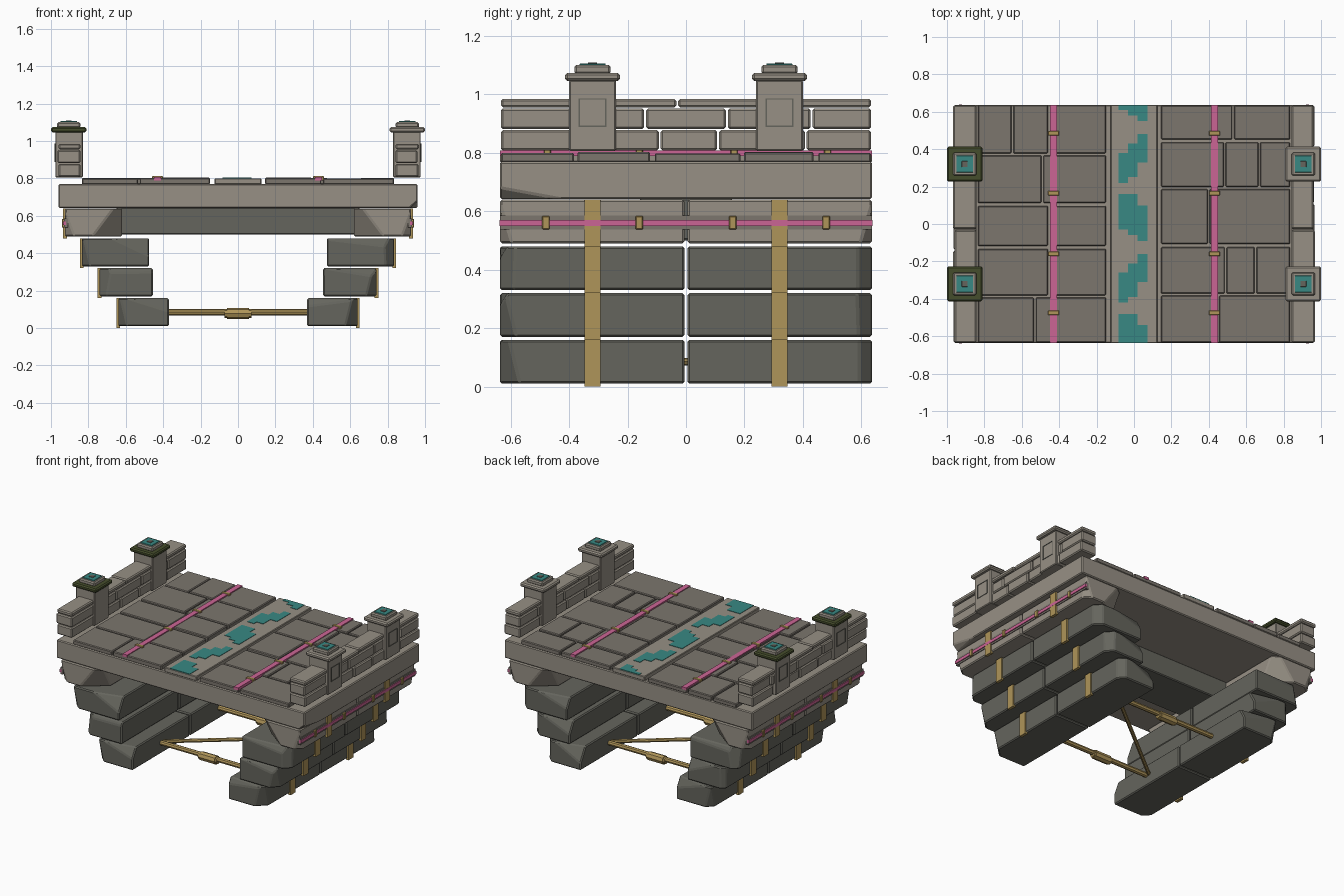
import bpy, bmesh, random
from mathutils import Vector, Matrix

if "Cube" in bpy.data.objects:
    bpy.data.objects.remove(bpy.data.objects["Cube"])

random.seed(4)

def mat(name, *c):
    m = bpy.data.materials.new(name)
    m.diffuse_color = (*c, 1)
    m.use_nodes = True
    m.node_tree.nodes["Principled BSDF"].inputs["Base Color"].default_value = m.diffuse_color
    return m

LIGHT = mat("light_stone", .31, .28, .235)
DARK = mat("dark_stone", .13, .13, .11)
PAVE = mat("paving_stone", .20, .18, .155)
GOLD = mat("brass", .43, .30, .10)
PINK = mat("pink_line", .60, .13, .30)
TEAL = mat("teal_tile", .04, .25, .23)
MOSS = mat("moss", .06, .075, .025)

def finish(bm, name, m):
    bmesh.ops.recalc_face_normals(bm, faces=bm.faces)
    me = bpy.data.meshes.new(name)
    bm.to_mesh(me)
    bm.free()
    me.materials.append(m)
    ob = bpy.data.objects.new(name, me)
    bpy.context.collection.objects.link(ob)
    return ob

def block(name, x, y, z, m, bevel=0.006, cuts=(), skew=0):
    """Box from ranges, chipped by (point, normal) planes, then edge-bevelled."""
    lo = Vector((min(x), min(y), min(z)))
    hi = Vector((max(x), max(y), max(z)))
    bm = bmesh.new()
    bmesh.ops.create_cube(bm, size=1)
    for v in bm.verts:
        v.co = (lo + hi) / 2 + v.co * (hi - lo)
        if skew:
            v.co.x += skew * (1 if v.co.y > (lo.y + hi.y) / 2 else -1)
    for p, n in cuts:
        bmesh.ops.bisect_plane(bm, geom=bm.verts[:] + bm.edges[:] + bm.faces[:],
                               plane_co=Vector(p), plane_no=Vector(n), clear_outer=True)
        bmesh.ops.holes_fill(bm, edges=bm.edges[:])
    if bevel:
        bmesh.ops.bevel(bm, geom=bm.edges[:], offset=bevel, segments=1, affect='EDGES')
    return finish(bm, name, m)

def rod(name, a, b, r, n=8):
    a, b = Vector(a), Vector(b)
    bm = bmesh.new()
    rot = (b - a).to_track_quat('Z', 'Y').to_matrix().to_4x4()
    bmesh.ops.create_cone(bm, segments=n, radius1=r, radius2=r, depth=(b - a).length,
                          cap_ends=True, matrix=Matrix.Translation((a + b) / 2) @ rot)
    return finish(bm, name, GOLD)

# Corbelled abutments: four courses per side, two blocks each, chipped at the open ends
COURSES = [(.37, .64, .01, .16), (.455, .74, .17, .32), (.475, .835, .33, .48), (.62, .925, .49, .64)]
for s in (-1, 1):
    for i, (x0, x1, z0, z1) in enumerate(COURSES):
        for e in (-1, 1):
            d = random.uniform(.02, .05)
            cuts = [((s * (x1 - d), e * .635, (z0 + z1) / 2), (s * 1, e * 1, random.uniform(-.3, .3))),
                    ((s * (x0 + .15), e * .635, z1 - .02), (s * random.uniform(-.3, .1), e * .8, .45))]
            if i == 3:
                cuts = [((s * .72, e * .635, .565), (-s * .6, e * .8, -.45)),
                        ((s * .90, e * .635, .55), (s * .8, e, -.3))]
            block(f"abutment_course_{i+1}", (s * x0, s * x1), (e * .005, e * .637), (z0, z1),
                  LIGHT if i == 3 else DARK, .007, cuts)
        # brass straps over each course
        for y in (-.32, .32):
            block("strap", (s * (x1 - .01), s * (x1 + .01)), (y - .027, y + .027),
                  (max(0, z0 - .01), z1), GOLD, 0)
    # side band with pink line and clips
    block("side_band", (s * .91, s * .93), (-.637, .637), (.538, .585), PAVE, 0)
    block("side_pink_line", (s * .92, s * .936), (-.638, .638), (.55, .571), PINK, 0)
    for y in (-.48, -.16, .16, .48):
        block("side_clip", (s * .91, s * .942), (y - .013, y + .013), (.538, .584), GOLD, .003)

# Cross beam under the deck
block("cross_beam", (-.65, .65), (-.16, .16), (.50, .645), DARK, .006)

# Tie rods with turnbuckles and a diagonal brace
for y in (-.32, .32):
    rod("tie_rod", (-.40, y, .085), (.40, y, .085), .017)
    rod("turnbuckle", (-.06, y, .078), (.06, y, .078), .03)
    for x in (-.06, .06):
        rod("turnbuckle_collar", (x - .012, y, .078), (x + .012, y, .078), .024)
rod("diagonal_brace", (-.40, -.32, .085), (.40, .32, .085), .013)

# Deck slab with a chipped lower edge
block("deck_slab", (-.96, .96), (-.637, .637), (.642, .77), LIGHT, .006,
      [((.96, -.637, .68), (.5, -.1, -.55))])

# Paving stones: rows as (y0, y1, split positions)
LEFT = [(.64, .375, [-.65, -.455]), (.37, .11, [-.49]), (.10, -.12, [-.455]),
        (-.13, -.385, [-.455]), (-.39, -.637, [-.53])]
RIGHT = [(.637, .45, [.53]), (.44, .195, [.485, .67]), (.19, -.11, [.40]),
         (-.12, -.375, [.49, .65]), (-.38, -.637, [.45])]
for rows, a, b in ((LEFT, -.84, -.145), (RIGHT, .14, .84)):
    for y0, y1, splits in rows:
        xs = [a] + splits + [b]
        for p, q in zip(xs, xs[1:]):
            block("paving_stone", (p + .005, q - .005), (y0 - .003, y1 + .003),
                  (.768, random.uniform(.798, .805)), PAVE, .005)

# Central strip: bordered light stone with stepped teal mosaic
block("centre_strip", (-.125, .125), (-.637, .637), (.768, .801), LIGHT, .004)
zig = [(.22, .38), (.25, .43), (.33, .48)]
zag = [(-.03, .16), (-.06, .16), (-.09, .10)]
for off in (-.64, 0, .64):
    for pat in (zig, zag):
        for c, (y0, y1) in enumerate(pat):
            y0, y1 = max(-.635, y0 + off), min(.635, y1 + off)
            if y1 - y0 > .02:
                x = -.082 + c * .051
                block("mosaic_tile", (x, x + .051), (y0, y1), (.79, .804), TEAL, 0)

# Pink deck lines with brass clips
for s in (-1, 1):
    block("deck_pink_line", (s * .43 - .018, s * .43 + .018), (-.637, .637), (.79, .808), PINK, 0)
    for y in (-.475, -.16, .165, .485):
        block("deck_clip", (s * .43 - .03, s * .43 + .03), (y - .012, y + .012), (.79, .812), GOLD, .003)

# Parapet walls in three courses
WALL = [(.808, .878, [-.637, -.39, -.09, .11, .41, .637]),
        (.882, .952, [-.637, -.31, -.14, .14, .43, .637]),
        (.956, .985, [-.637, -.03, .637])]
for s in (-1, 1):
    for z0, z1, ys in WALL:
        for a, b in zip(ys, ys[1:]):
            o = random.uniform(-.006, .006)
            block("parapet_stone", (s * .842, s * (.961 + o)), (a + .003, b - .003), (z0, z1), LIGHT, .007)
    # edge stones under the parapet seen from the side
    # Pillars with a sunk panel, stepped cap and teal inlay
    for y in (-.32, .32):
        pil = block("pillar", (s * .83, s * .977), (y - .08, y + .08), (.806, 1.05), LIGHT, .005)
        cx = s * .905
        for h, w, z0, z1 in ((.048, .042, .888, .893), (.048, .042, .982, .987)):
            block("panel_trim", (s * .97, s * .98), (y - h, y + h), (z0, z1), DARK, 0)
        for k in (-1, 1):
            block("panel_trim", (s * .97, s * .98), (y + k * .043, y + k * .048), (.888, .987), DARK, 0)

        def plate(name, h, z0, z1, m, bv):
            block(name, (cx - h, cx + h), (y - h, y + h), (z0, z1), m, bv)
        plate("pillar_cap", .094, 1.046, 1.074, MOSS if s < 0 else LIGHT, .008)
        plate("pillar_cap_step", .062, 1.07, 1.101, LIGHT, .007)
        plate("cap_inlay", .045, 1.09, 1.106, TEAL, .002)
        plate("cap_centre", .016, 1.10, 1.11, DARK, .002)
